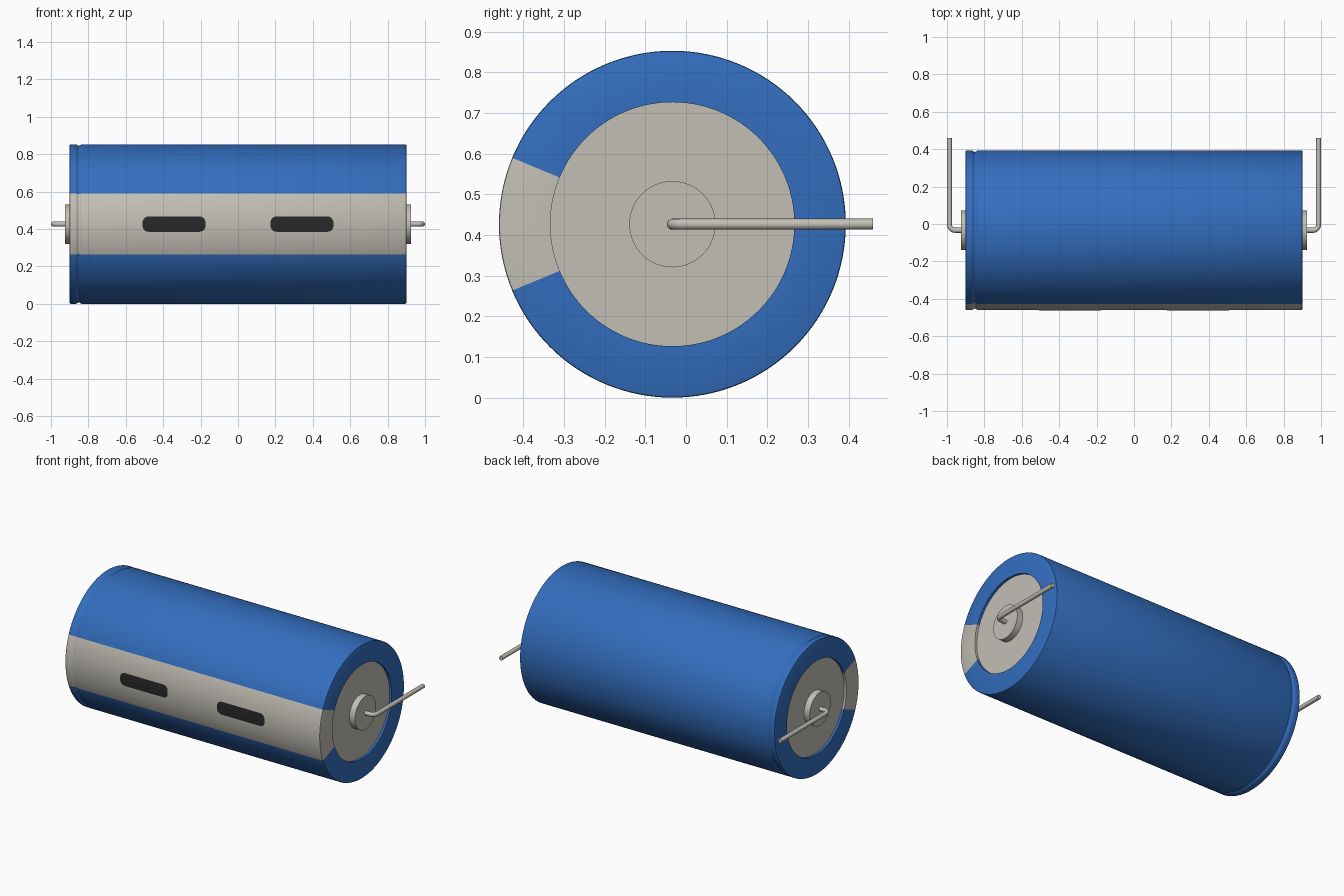
import bpy, bmesh
from math import cos, sin, pi, radians, sqrt

CY, CZ = -0.0335, 0.4265      # body axis
R, HALF = 0.4265, 0.9         # body radius and half length
DISC_R, RECESS = 0.30, 0.015
SEGS = 128
BAND = radians(22.5)          # half angle of the pale band

cube = bpy.data.objects.get("Cube")
if cube:
    bpy.data.objects.remove(cube, do_unlink=True)


def material(name, rgb):
    m = bpy.data.materials.new(name)
    m.use_nodes = True
    m.diffuse_color = (*rgb, 1)
    bsdf = m.node_tree.nodes["Principled BSDF"]
    bsdf.inputs["Base Color"].default_value = (*rgb, 1)
    bsdf.inputs["Roughness"].default_value = 0.6
    return m


blue = material("sleeve blue", (0.033, 0.156, 0.52))
grey = material("warm grey", (0.54, 0.52, 0.46))
dark = material("mark black", (0.022, 0.022, 0.022))


def around(x, r, t):
    """Point at angle t about the body axis; zero faces the front."""
    return (x, CY - r * cos(t), CZ + r * sin(t))


def finish(name, bm, mats):
    bmesh.ops.remove_doubles(bm, verts=bm.verts, dist=1e-6)
    bmesh.ops.recalc_face_normals(bm, faces=bm.faces)
    mesh = bpy.data.meshes.new(name)
    bm.to_mesh(mesh)
    bm.free()
    for m in mats:
        mesh.materials.append(m)
    ob = bpy.data.objects.new(name, mesh)
    bpy.context.collection.objects.link(ob)
    return ob


def revolve(name, profile, segs, mats, colour=lambda ring, t: 0):
    """Lathe an (x, radius) profile about the body axis."""
    bm = bmesh.new()
    step = 2 * pi / segs
    rings = [[bm.verts.new(around(x, r, i * step)) for i in range(segs)]
             if r else [bm.verts.new(around(x, 0, 0))] for x, r in profile]
    for k, (a, b) in enumerate(zip(rings, rings[1:])):
        for i in range(segs):
            j = (i + 1) % segs
            corners = [a[i % len(a)], a[j % len(a)], b[j % len(b)], b[i % len(b)]]
            f = bm.faces.new(list(dict.fromkeys(corners)))
            f.material_index = colour(k, (i + 0.5) * step)
    return finish(name, bm, mats)


# Sleeve and can: recessed ends, softened rims and a rolled groove
EDGE = 0.005
groove = [(-0.851 + 0.016 * s / 4, R - 0.004 * (1 + cos(pi * s / 4)))
          for s in range(-4, 5)]
left_end = [(-HALF + RECESS, 0), (-HALF + RECESS, DISC_R), (-HALF, DISC_R),
            (-HALF, R - EDGE), (-HALF + EDGE * 0.3, R - EDGE * 0.3), (-HALF + EDGE, R)]
right_end = [(-x, r) for x, r in reversed(left_end)]
outline = left_end + groove + right_end
last = len(outline) - 2


def sleeve_colour(ring, t):
    in_band = min(t, 2 * pi - t) < BAND
    return 1 if ring in (0, last) or in_band else 0


body = revolve("body", outline, SEGS, [blue, grey], sleeve_colour)
parts = [body]


# Printed marks: thin rounded plates following the curve of the band
def mark(name, x_mid, half_len=0.168, half_h=0.041, corner=0.032):
    bm = bmesh.new()
    arc = [corner * (1 - cos(pi / 2 * i / 8)) for i in range(9)]
    xs = [-half_len + d for d in arc] + [half_len - d for d in reversed(arc)]
    rows = []
    for x in xs:
        d = max(0, corner - (half_len - abs(x)))
        h = half_h - corner + sqrt(max(0, corner ** 2 - d ** 2))
        rows.append([bm.verts.new(around(x_mid + x, R + 0.0015, h * s / 4 / R))
                     for s in range(-4, 5)])
    for a, b in zip(rows, rows[1:]):
        for i in range(8):
            bm.faces.new((a[i], b[i], b[i + 1], a[i + 1]))
    return finish(name, bm, [dark])


parts += [mark("right_mark", -0.342), mark("left_mark", 0.342)]

# Terminals and bent wire leads at both ends
WIRE, BEND, LEAD_X = 0.0135, 0.03, 0.9865
for side, label in ((1, "left"), (-1, "right")):
    rim = [(0.88, 0), (0.88, 0.106), (0.925, 0.106), (0.925, 0)]
    parts.append(revolve(label + "_terminal", [(side * x, r) for x, r in rim], 64, [grey]))

    path = [(0.91, CY)]
    for i in range(9):
        a = pi / 2 * i / 8
        path.append((LEAD_X - BEND + BEND * sin(a), CY + BEND - BEND * cos(a)))
    path.append((LEAD_X, 0.46))
    curve = bpy.data.curves.new(label + "_lead", "CURVE")
    curve.dimensions = "3D"
    curve.bevel_depth = WIRE
    curve.bevel_resolution = 6
    curve.use_fill_caps = True
    spline = curve.splines.new("POLY")
    spline.points.add(len(path) - 1)
    for p, (x, y) in zip(spline.points, path):
        p.co = (side * x, y, CZ, 1)
    curve.materials.append(grey)
    lead = bpy.data.objects.new(label + "_lead", curve)
    bpy.context.collection.objects.link(lead)
    bpy.ops.object.select_all(action="DESELECT")
    lead.select_set(True)
    bpy.context.view_layer.objects.active = lead
    bpy.ops.object.convert(target="MESH")
    parts.append(bpy.context.view_layer.objects.active)

# Smooth shading with crisp rims
bpy.ops.object.select_all(action="DESELECT")
for ob in parts:
    ob.select_set(True)
bpy.context.view_layer.objects.active = body
bpy.ops.object.shade_smooth_by_angle(angle=radians(35))
